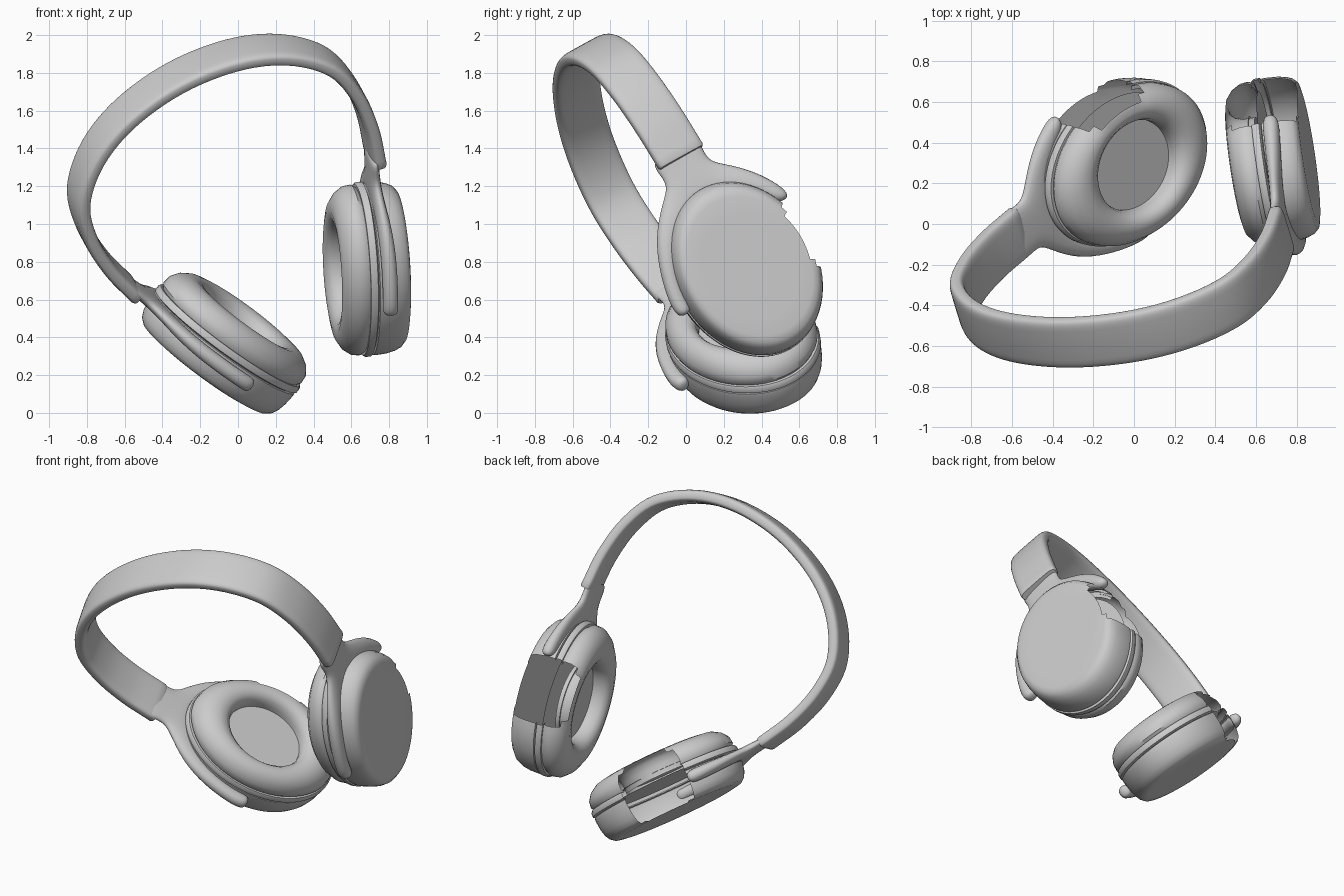
import bpy, bmesh, math
from mathutils import Vector

if "Cube" in bpy.data.objects:
    bpy.data.objects.remove(bpy.data.objects["Cube"])

# Headset frame: U across the ears, V towards the crown, W along the band width
M = Vector((0.08, -0.035, 1.01))
W = Vector((-0.26, 0.845, 0.466)).normalized()
U = Vector((0.886, -0.02, 0.463))
U = (U - W * U.dot(W)).normalized()
V = U.cross(W)
# Ear cup frame: N outward, T towards the band, S sideways
C = Vector((0.682, 0.31, 0.762))
N = Vector((0.98, 0.16, 0.085)).normalized()
T = (V - N * V.dot(N)).normalized()
S = N.cross(T)
if S.dot(W) < 0:
    S = -S
SEG = 72
LONG, SHORT = 0.485, 0.38


def cup_point(s, t, h):
    return C + S * s + T * t + N * h


def mirror(p):
    return p - U * (2 * (p - M).dot(U)) + Vector((-0.025, 0, 0.008))


def make(name, verts, faces):
    me = bpy.data.meshes.new(name)
    me.from_pydata([tuple(v) for v in verts], [], faces)
    bm = bmesh.new()
    bm.from_mesh(me)
    bmesh.ops.recalc_face_normals(bm, faces=bm.faces)
    bm.to_mesh(me)
    bm.free()
    ob = bpy.data.objects.new(name, me)
    bpy.context.collection.objects.link(ob)
    bpy.ops.object.select_all(action='DESELECT')
    ob.select_set(True)
    bpy.context.view_layer.objects.active = ob
    return ob


def pair(name, local, faces, subsurf=False):
    # One part on each side of the head
    for side in ("right", "left"):
        pts = [cup_point(*p) for p in local]
        if side == "left":
            pts = [mirror(p) for p in pts]
        ob = make(side + "_" + name, pts, faces)
        if subsurf:
            m = ob.modifiers.new("round", 'SUBSURF')
            m.levels = m.render_levels = 2
            bpy.ops.object.shade_smooth()
        else:
            bpy.ops.object.shade_smooth_by_angle(angle=math.radians(40))


def oval(name, profile, cap=False, notch=None):
    # Oval lathe of (radius factor, depth); notch opens the rear side
    pts, faces = [], []
    for r, h in profile:
        for i in range(SEG):
            a = 2 * math.pi * i / SEG
            pts.append((SHORT * (r + 0.16 * (1 - r)) * math.cos(a), LONG * r * math.sin(a), h))
    for k in range(len(profile) - 1):
        for i in range(SEG):
            j = (i + 1) % SEG
            f = (k * SEG + i, k * SEG + j, (k + 1) * SEG + j, (k + 1) * SEG + i)
            s = sum(pts[q][0] for q in f) / 4
            t = sum(pts[q][1] for q in f) / 4
            if notch and s > notch and abs(t) < 0.19:
                continue
            faces.append(f)
    if cap:
        faces.append(tuple(range((len(profile) - 1) * SEG, len(profile) * SEG)))
    pair(name, pts, faces)


# Ear cushions, inner discs, seam rings and outer shells
oval("cushion", [(.5, -.05), (.5, -.11), (.53, -.15), (.6, -.177), (.7, -.185), (.81, -.176),
                 (.91, -.147), (.975, -.105), (.985, -.065), (.95, -.04)], notch=.31)
oval("speaker_disc", [(.53, -.08), (.3, -.08)], cap=True)
oval("inner_plate", [(.84, -.02), (.5, -.02)], cap=True)
oval("seam_ring", [(.9, -.045), (.99, -.045), (1.01, -.032), (1.01, -.008), (.96, 0)], notch=.31)
oval("shell", [(.95, 0), (.995, .004), (1.0, .02), (.99, .08), (.97, .12), (.935, .153),
               (.88, .174), (.8, .18), (.6, .18)], cap=True, notch=.31)

# Forked yokes: outer edge and inner edge (s, t), rear arm stops at the notch
outer = [(.14, .74), (.145, .68), (.13, .59), (.2, .535), (.305, .43), (.39, .29),
         (.445, .11), (.46, 0), (.44, -.05)]
inner = [(0, .74), (0, .68), (0, .57), (0, .44), (.15, .40), (.28, .27),
         (.35, .11), (.36, 0), (.37, -.05)]
rows = []
for o, i in zip(outer, inner):
    k = min(1, max(0, (.66 - o[1]) / .3))
    rows.append((o, i, .018 + .035 * k, .026 + .018 * k))
short = rows[:6] + [((.41, .2), (.33, .2), .053, .044)]
JOIN = 4
pts, faces = [], []
for sign, strip in ((-1, rows), (1, short)):
    base = len(pts)
    for o, i, mid, half in strip:
        pts += [(sign * o[0], o[1], mid - half), (sign * o[0], o[1], mid + half),
                (sign * i[0], i[1], mid + half), (sign * i[0], i[1], mid - half)]
    for k in range(len(strip) - 1):
        for q in range(4):
            if q == 2 and k < JOIN - 1:
                continue
            a, b = base + k * 4 + q, base + k * 4 + (q + 1) % 4
            faces.append((a, b, b + 4, a + 4))
    e = base + (len(strip) - 1) * 4
    faces += [(base, base + 1, base + 2, base + 3), (e, e + 1, e + 2, e + 3)]
# weld the two halves along the neck
off = len(rows) * 4
weld = {off + r * 4 + c: r * 4 + c for r in range(JOIN) for c in (2, 3)}
faces = [tuple(weld.get(q, q) for q in f) for f in faces]
used = sorted({q for f in faces for q in f})
remap = {q: n for n, q in enumerate(used)}
pair("yoke", [pts[q] for q in used], [tuple(remap[q] for q in f) for f in faces], subsurf=True)

# Headband: rounded flat section swept along a smooth arch
half = [(.735, 0), (.788, .22), (.8, .45), (.745, .67), (.57, .86), (.32, .98)]
ctrl = [Vector(p) for p in half + [(0, 1.025)] + [(-x, y) for x, y in reversed(half)]]
ctrl = [2 * ctrl[0] - ctrl[1]] + ctrl + [2 * ctrl[-1] - ctrl[-2]]
path = []
for i in range(1, len(ctrl) - 2):
    p0, p1, p2, p3 = ctrl[i - 1:i + 3]
    for k in range(6):
        t = k / 6
        path.append(.5 * (2 * p1 + (p2 - p0) * t + (2 * p0 - 5 * p1 + 4 * p2 - p3) * t * t
                          + (3 * p1 - p0 - 3 * p2 + p3) * t ** 3))
path.append(ctrl[-2])
sec = []
for k in range(28):
    a = 2 * math.pi * k / 28
    c, s = math.cos(a), math.sin(a)
    sec.append((math.copysign(abs(c) ** .35, c) * .137, math.copysign(abs(s) ** .6, s) * .038))
n = len(path)
stations = [(0, .86)] + [(i, 1) for i in range(n)] + [(n - 1, .86)]
verts, faces = [], []
for k, (i, scale) in enumerate(stations):
    d = (path[min(i + 1, n - 1)] - path[max(i - 1, 0)]).normalized()
    nrm = Vector((d.y, -d.x))
    p = path[i].copy()
    if k == 0:
        p -= d * .012
    if k == len(stations) - 1:
        p += d * .012
    for w, h in sec:
        q = p + nrm * h * scale
        verts.append(M + U * q.x + V * q.y + W * w * (1 - (1 - scale) * .3))
m = len(sec)
for k in range(len(stations) - 1):
    for j in range(m):
        l = (j + 1) % m
        faces.append((k * m + j, k * m + l, (k + 1) * m + l, (k + 1) * m + j))
faces += [tuple(range(m)), tuple(range((len(stations) - 1) * m, len(stations) * m))]
make("headband", verts, faces)
bpy.ops.object.shade_smooth_by_angle(angle=math.radians(50))
